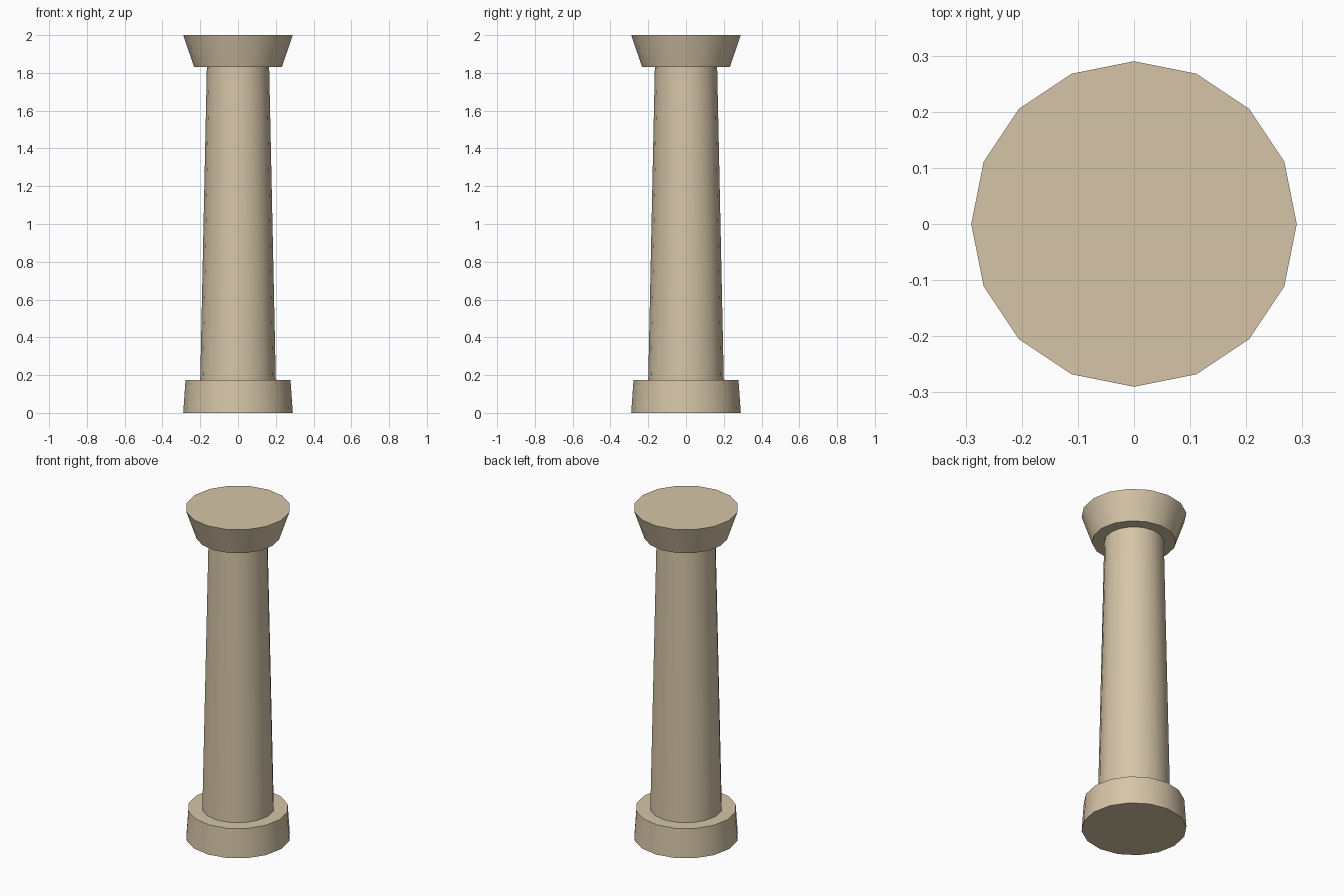
import bpy
import math

cube = bpy.data.objects.get("Cube")
if cube:
    bpy.data.objects.remove(cube, do_unlink=True)

SIDES = 16
BASE_TOP, SHAFT_TOP, TOP = 0.175, 1.83, 2.0

# Warm sandstone
stone = bpy.data.materials.new("sandstone")
stone.use_nodes = True
color = (0.67, 0.56, 0.39, 1.0)
stone.diffuse_color = color
stone.node_tree.nodes["Principled BSDF"].inputs["Base Color"].default_value = color


def drum(name, bottom_z, top_z, bottom_radius, top_radius):
    """Tapered round section with smooth sides and crisp rims."""
    bpy.ops.mesh.primitive_cone_add(
        vertices=SIDES, radius1=bottom_radius, radius2=top_radius,
        depth=top_z - bottom_z, location=(0, 0, (bottom_z + top_z) / 2))
    part = bpy.context.object
    part.name = name
    part.data.materials.append(stone)
    bpy.ops.object.shade_smooth_by_angle(angle=math.radians(30))
    return part


# Column from the ground up
drum("base", 0, BASE_TOP, 0.29, 0.278)
drum("shaft", BASE_TOP, SHAFT_TOP, 0.2, 0.165)
drum("capital", SHAFT_TOP, TOP, 0.232, 0.29)
